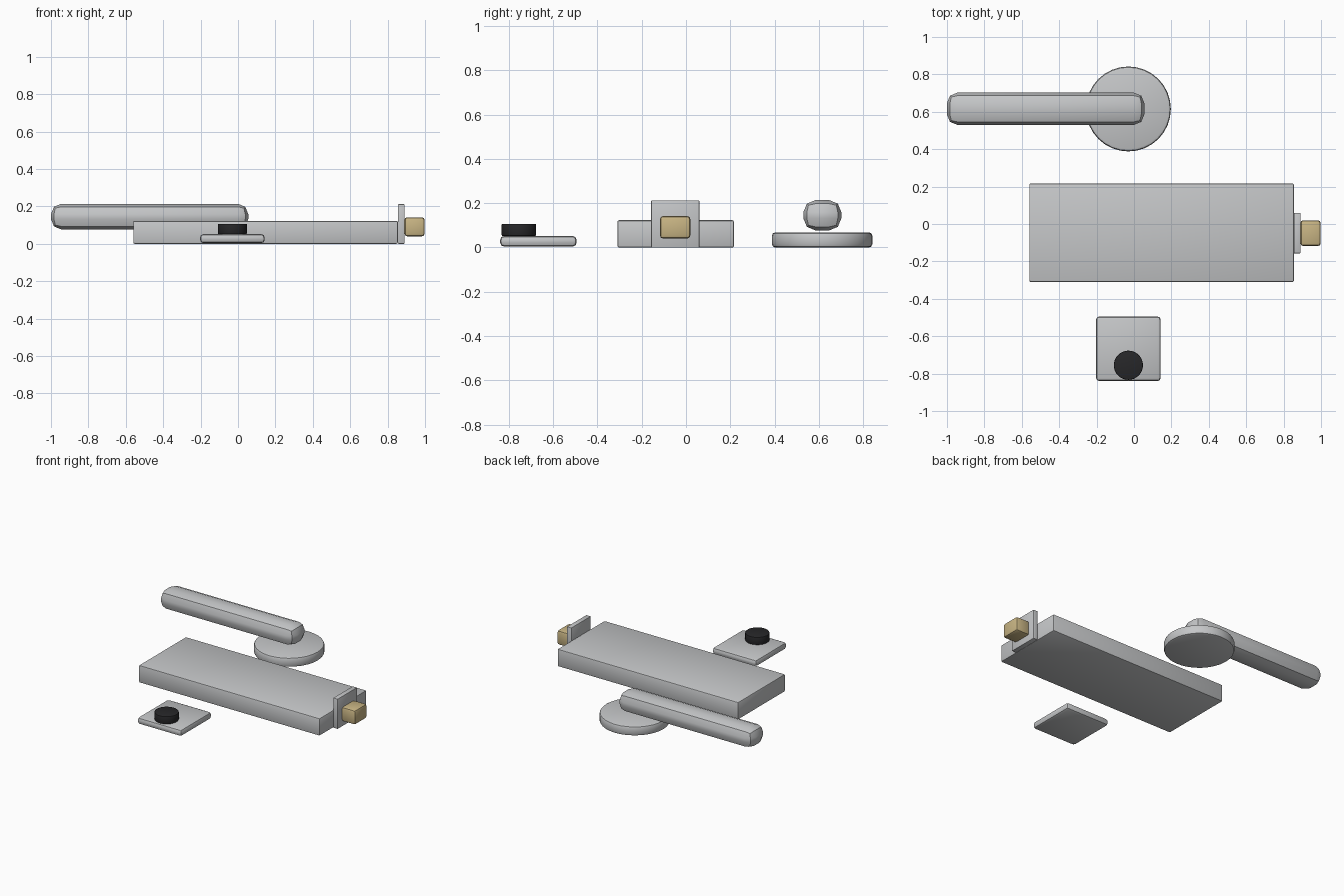
import bpy
import math

old = bpy.data.objects.get("Cube")
if old:
    bpy.data.objects.remove(old, do_unlink=True)


def material(name, rgb):
    mat = bpy.data.materials.new(name)
    mat.use_nodes = True
    mat.diffuse_color = (*rgb, 1)
    mat.node_tree.nodes["Principled BSDF"].inputs["Base Color"].default_value = (*rgb, 1)
    return mat


steel = material("satin steel", (0.56, 0.57, 0.58))
brass = material("pale brass", (0.58, 0.46, 0.23))
rubber = material("black rubber", (0.02, 0.02, 0.022))


def finish(name, mat, bevel):
    """Name and colour the active part, round its rims and shade it."""
    obj = bpy.context.object
    obj.name = obj.data.name = name
    obj.data.materials.append(mat)
    bpy.ops.object.transform_apply(location=False, rotation=False, scale=True)
    mod = obj.modifiers.new("Rounded edges", "BEVEL")
    mod.width = bevel
    mod.segments = 2
    mod.limit_method = "ANGLE"
    mod.angle_limit = math.radians(40)
    bpy.ops.object.modifier_apply(modifier=mod.name)
    bpy.ops.object.shade_smooth_by_angle(angle=math.radians(30))
    return obj


def box(name, mat, low, high, bevel):
    centre = [(a + b) / 2 for a, b in zip(low, high)]
    bpy.ops.mesh.primitive_cube_add(size=1, location=centre)
    bpy.context.object.scale = [b - a for a, b in zip(low, high)]
    return finish(name, mat, bevel)


def disc(name, mat, centre, radius, bottom, top, bevel):
    bpy.ops.mesh.primitive_cylinder_add(
        vertices=32, radius=radius, depth=top - bottom,
        location=(*centre, (bottom + top) / 2))
    return finish(name, mat, bevel)


# Lock case with its strike-side plate and latch
box("lock_case", steel, (-0.56, -0.31, 0), (0.855, 0.217, 0.123), 0.008)
box("face_plate", steel, (0.855, -0.157, 0), (0.89, 0.06, 0.212), 0.003)
box("latch_bolt", brass, (0.89, -0.118, 0.04), (0.998, 0.02, 0.142), 0.015)

# Lever handle over its round rose
disc("handle_rose", steel, (-0.03, 0.615), 0.227, 0, 0.068, 0.015)
box("lever_handle", steel, (-1.0, 0.53, 0.077), (0.055, 0.702, 0.214), 0.055)

# Square plate with the thumb knob
box("knob_plate", steel, (-0.203, -0.84, 0.004), (0.143, -0.494, 0.052), 0.018)
disc("thumb_knob", rubber, (-0.03, -0.755), 0.078, 0.052, 0.107, 0.005)
